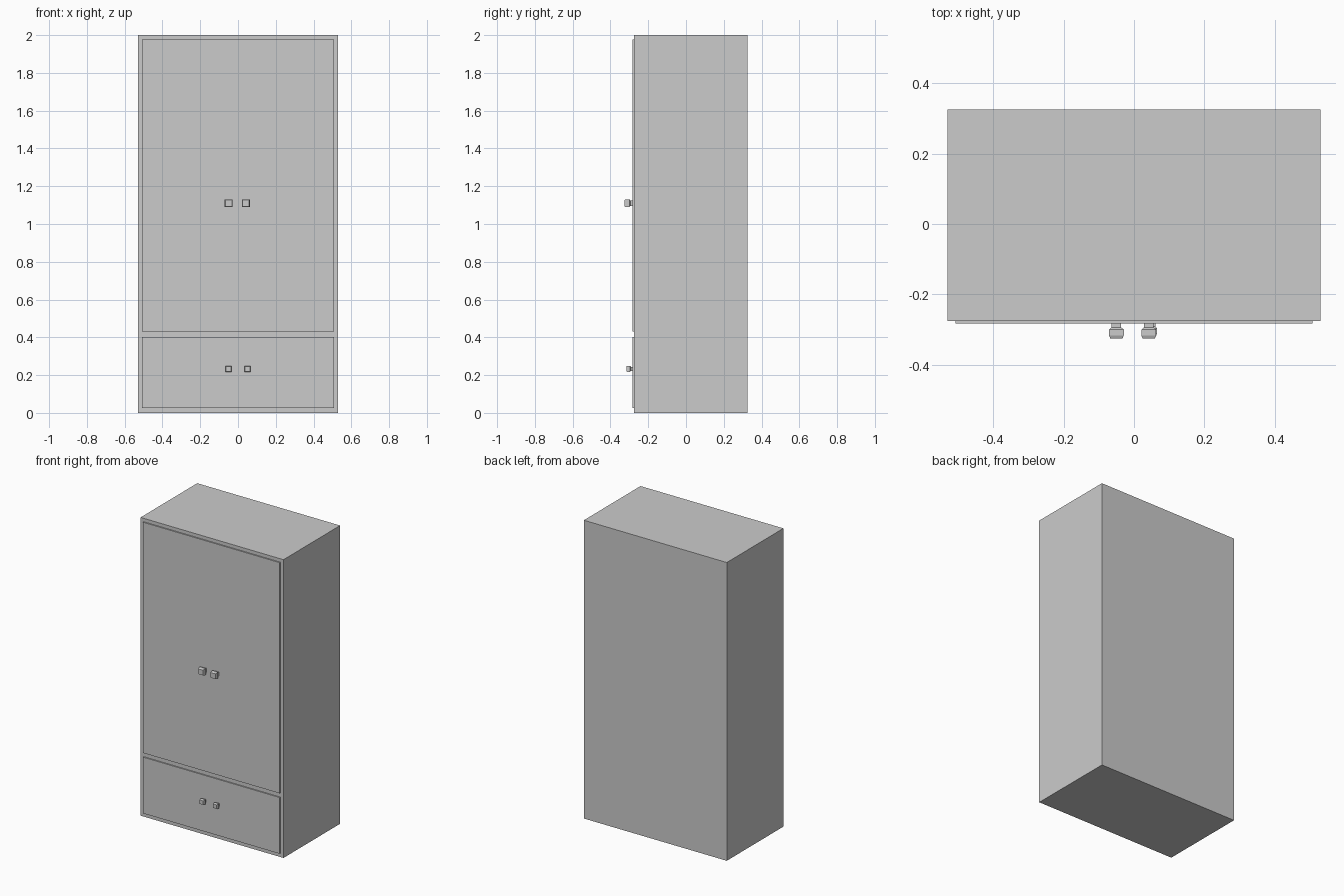
import bpy
import bmesh

cube = bpy.data.objects.get("Cube")
if cube:
    bpy.data.objects.remove(cube, do_unlink=True)

grey = bpy.data.materials.new("plain grey")
grey.use_nodes = True
colour = (0.6, 0.6, 0.6, 1)
grey.diffuse_color = colour
grey.node_tree.nodes["Principled BSDF"].inputs["Base Color"].default_value = colour


def add_object(name, bm):
    bmesh.ops.recalc_face_normals(bm, faces=bm.faces)
    mesh = bpy.data.meshes.new(name)
    bm.to_mesh(mesh)
    bm.free()
    mesh.materials.append(grey)
    obj = bpy.data.objects.new(name, mesh)
    bpy.context.collection.objects.link(obj)
    return obj


def box(name, low, high):
    bm = bmesh.new()
    bmesh.ops.create_cube(bm, size=1)
    for v in bm.verts:
        v.co = [(a + b) / 2 + c * (b - a) for a, b, c in zip(low, high, v.co)]
    return add_object(name, bm)


def knob(name, x, z, radius, depth):
    """Square knob: a narrow neck flaring to a head with a bevelled front."""
    profile = [(0, 0.65), (0.25, 0.65), (0.4, 1), (0.8, 1), (1, 0.82)]
    bm = bmesh.new()
    rings = []
    for along, scale in profile:
        r = radius * scale
        y = FRONT - along * depth
        rings.append([bm.verts.new((x + sx * r, y, z + sz * r))
                      for sx, sz in ((-1, -1), (1, -1), (1, 1), (-1, 1))])
    for a, b in zip(rings, rings[1:]):
        for i in range(4):
            j = (i + 1) % 4
            bm.faces.new((a[i], a[j], b[j], b[i]))
    bm.faces.new(rings[0])
    bm.faces.new(rings[-1])
    return add_object(name, bm)


# Cabinet body with a raised door panel and drawer front
BODY_FRONT, FRONT = -0.275, -0.283
box("cabinet_body", (-0.53, BODY_FRONT, 0), (0.53, 0.325, 2))
box("door_panel", (-0.507, FRONT, 0.43), (0.507, BODY_FRONT, 1.977))
box("drawer_front", (-0.507, FRONT, 0.025), (0.507, BODY_FRONT, 0.402))

# Paired knobs on the door and drawer
for side, door_x, drawer_x in (("right", -0.05, -0.05), ("left", 0.042, 0.05)):
    knob("door_knob_" + side, door_x, 1.11, 0.021, 0.042)
    knob("drawer_knob_" + side, drawer_x, 0.233, 0.016, 0.033)
